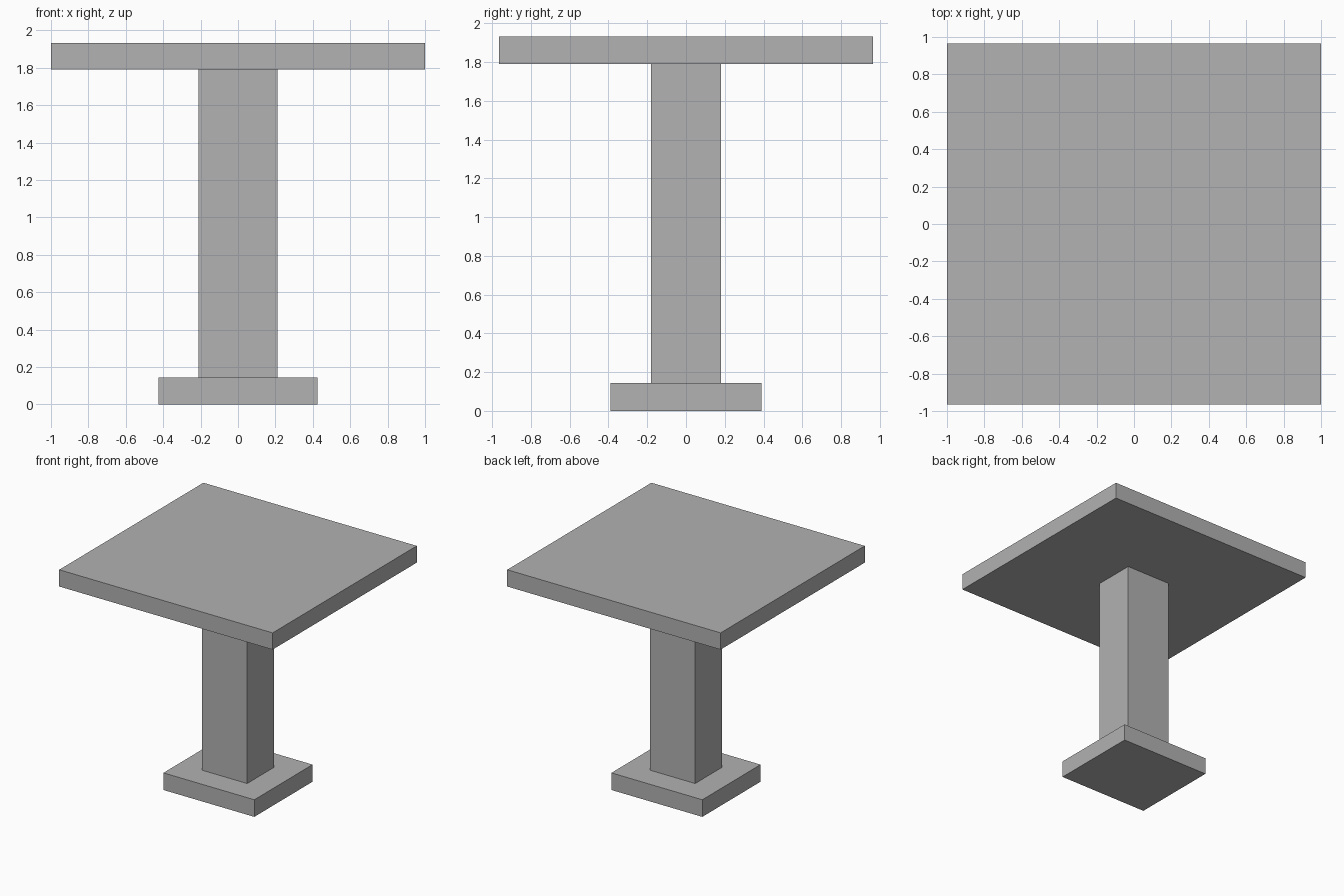
import bpy

# Remove the default cube
default = bpy.data.objects.get("Cube")
if default:
    bpy.data.objects.remove(default, do_unlink=True)

# Single plain grey
GREY = (0.445, 0.445, 0.445, 1.0)
grey = bpy.data.materials.new("plain grey")
grey.use_nodes = True
grey.diffuse_color = GREY
grey.node_tree.nodes["Principled BSDF"].inputs["Base Color"].default_value = GREY


def block(name, half_x, half_y, bottom, top):
    """Flat-faced box centred on the z axis."""
    bpy.ops.mesh.primitive_cube_add(size=2, location=(0, 0, (bottom + top) / 2))
    obj = bpy.context.object
    obj.name = obj.data.name = name
    obj.scale = (half_x, half_y, (top - bottom) / 2)
    bpy.ops.object.transform_apply(location=False, rotation=False, scale=True)
    obj.data.materials.append(grey)
    return obj


# Foot, column and slab stacked from the ground up
FOOT_TOP, SLAB_BOTTOM, SLAB_TOP = 0.145, 1.79, 1.932
block("base_plate", 0.426, 0.39, 0, FOOT_TOP)
block("column", 0.212, 0.18, FOOT_TOP, SLAB_BOTTOM)
block("table_top", 1.0, 0.965, SLAB_BOTTOM, SLAB_TOP)
